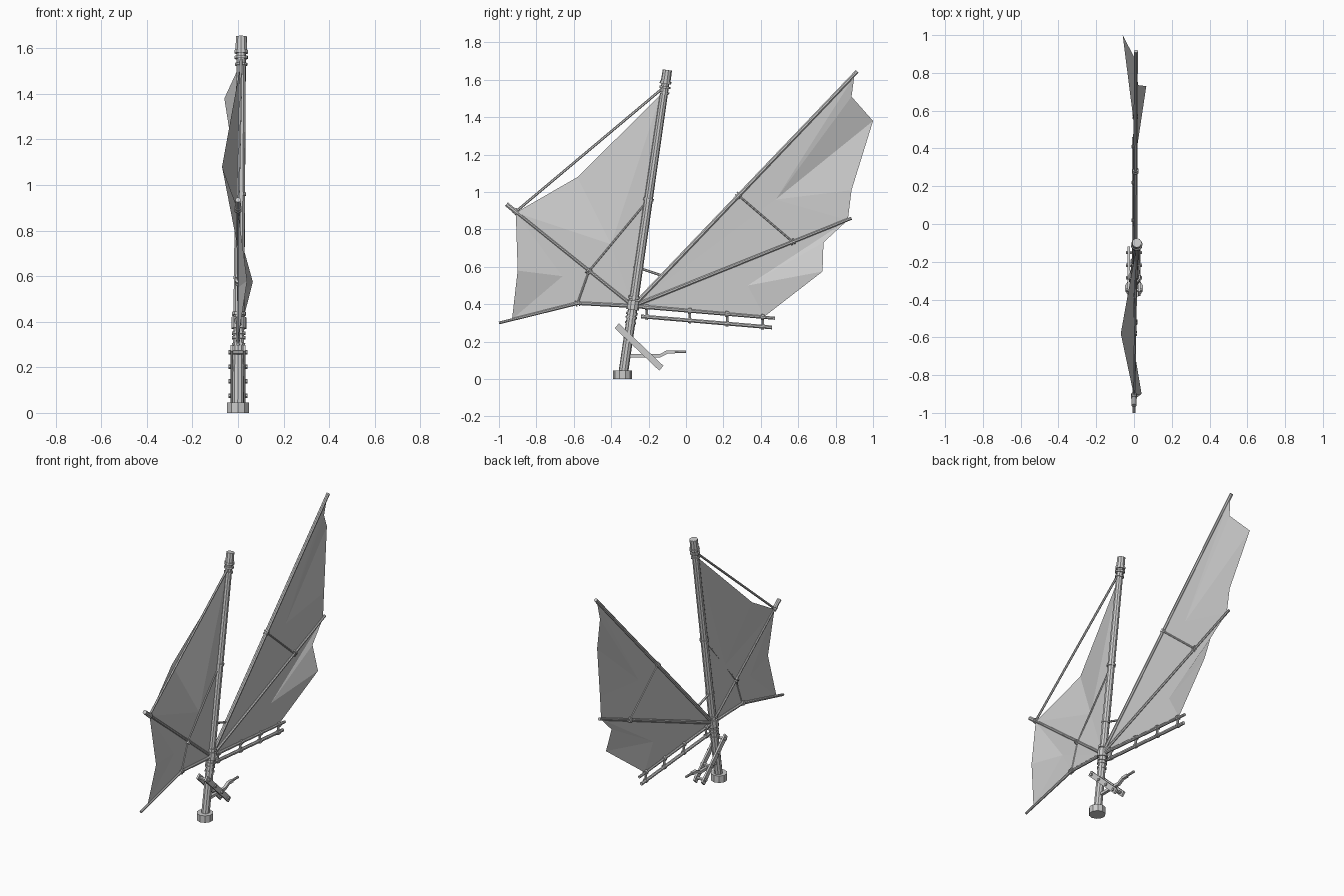
import bpy, bmesh, math
from mathutils import Vector as V

if "Cube" in bpy.data.objects:
    bpy.data.objects.remove(bpy.data.objects["Cube"])


def make(name, verts, faces):
    me = bpy.data.meshes.new(name)
    me.from_pydata([tuple(v) for v in verts], [], faces)
    ob = bpy.data.objects.new(name, me)
    bpy.context.collection.objects.link(ob)
    bm = bmesh.new()
    bm.from_mesh(me)
    bmesh.ops.recalc_face_normals(bm, faces=bm.faces)
    bm.to_mesh(me)
    bm.free()
    return ob


def rod(name, a, b, r1, r2=None, n=8):
    """Tapered n-sided rod between two points."""
    a, b = V(a), V(b)
    r2 = r1 if r2 is None else r2
    q = (b - a).to_track_quat('Z', 'Y')
    vs = []
    for p, r in ((a, r1), (b, r2)):
        for i in range(n):
            t = math.tau * (i + .5) / n
            vs.append(p + q @ V((r * math.cos(t), r * math.sin(t), 0)))
    fs = [(i, (i + 1) % n, n + (i + 1) % n, n + i) for i in range(n)]
    fs += [tuple(range(n))[::-1], tuple(range(n, 2 * n))]
    return make(name, vs, fs)


def ring(name, p, direction, r, h):
    d = V(direction).normalized() * h / 2
    return rod(name, V(p) - d, V(p) + d, r, n=10)


def beam(name, pts, x0, x1, h):
    """Flat bar: (y, z) path given thickness h, extruded from x0 to x1."""
    pts = [V(p) for p in pts]
    vs, fs = [], []
    for i, p in enumerate(pts):
        d = (pts[min(i + 1, len(pts) - 1)] - pts[max(i - 1, 0)]).normalized()
        nrm = V((-d.y, d.x)) * h / 2
        for x, s in ((x0, -1), (x1, -1), (x1, 1), (x0, 1)):
            c = p + nrm * s
            vs.append((x, c.x, c.y))
    for i in range(len(pts) - 1):
        k = 4 * i
        fs += [(k + j, k + (j + 1) % 4, k + 4 + (j + 1) % 4, k + 4 + j) for j in range(4)]
    k = len(vs) - 4
    fs += [(3, 2, 1, 0), (k, k + 1, k + 2, k + 3)]
    return make(name, vs, fs)


def sail(name, centre, outline):
    """Cloth panel fanned around one interior fold point."""
    n = len(outline)
    return make(name, [centre] + outline, [(0, i + 1, (i + 1) % n + 1) for i in range(n)])


# Mast, foot and collars
M0, M1 = V((0, -.34, 0)), V((.015, -.10, 1.65))
mdir = M1 - M0


def mast(z):
    return M0 + mdir * (z / 1.65)


rod("mast", mast(.02), mast(1.6), .026, .021, 10)
rod("mast_cap", mast(1.585), mast(1.652), .026, .025, 10)
rod("mast_foot", (0, -.34, 0), (0, -.34, .045), .05, n=10)
for z, r, h in ((1.585, .031, .014), (1.56, .03, .012), (1.53, .028, .01), (.96, .028, .014),
                (.595, .027, .01), (.435, .032, .014), (.395, .034, .05), (.35, .031, .012),
                (.33, .031, .012), (.30, .03, .01)):
    ring("mast_collar", mast(z), mdir, r, h)

# Wing spars
hub = V((.006, -.283, .39))
upper = (.01, .915, 1.645)
middle = (.006, .885, .86)
lower = (.004, .475, .325)
left_up = (.0, -.96, .935)
elbow = (.0, -.58, .405)
left_low = (.0, -1.0, .30)
rod("right_upper_spar", hub, upper, .012, .011)
rod("right_middle_spar", hub, middle, .011, .009)
rod("right_lower_spar", hub, lower, .011, .009)
rod("left_upper_spar", hub, left_up, .009, .008)
rod("left_upper_spar_tip", (0, -.90, .886), left_up, .013, .013)
rod("left_lower_spar", hub, elbow, .011, .010)
rod("left_lower_spar_tip", elbow, left_low, .010, .008)
rod("short_brace", mast(.595), (.006, -.125, .552), .007, n=6)

# Lower rail and its hangers
rod("lower_rail", (0, -.24, .335), (0, .46, .276), .011)
for y in (-.21, .02, .22, .41):
    zs, zr = .39 - .0857 * (y + .283), .335 - .0843 * (y + .24)
    rod("rail_hanger", (.004, y, zs), (.002, y, zr), .008, n=6)
    ring("hanger_clamp", (.004, y, zs), (0, 1, -.086), .016, .018)
    ring("hanger_clamp", (.002, y, zr), (0, 1, -.085), .015, .016)

# Rigging lines with bindings at the spars
ru, rm = V((.008, .28, .982)), V((.006, .57, .734))
lm, lu = mast(.96), V((.003, -.52, .575))
rod("right_tie", ru, rm, .005, n=6)
rod("left_tie", lm, lu, .005, n=6)
rod("left_tie_lower", lu, elbow, .005, n=6)
rod("mast_stay", mast(1.565), (0, -.91, .895), .007, n=6)
for p, q in ((ru, upper), (rm, middle), (lu, left_up), (elbow, left_low),
             (V((0, -.91, .895)), left_up)):
    d = V(q) - V(p)
    for s in (-.008, .008):
        ring("spar_binding", V(p) + d.normalized() * s, d, .016, .008)

# Cloth panels
sail("left_upper_sail", (0, -.40, .72),
     [hub, (.01, -.135, 1.52), (-.07, -.58, 1.08), (0, -.91, .89)])
sail("left_lower_sail", (0, -.66, .55),
     [hub, (0, -.91, .89), (.04, -.90, .58), (0, -.93, .32), elbow])
sail("right_upper_sail", (.006, .48, .96),
     [hub, (.01, .90, 1.62), (0, .885, 1.51), (-.06, 1.0, 1.38), (0, .885, 1.01), (.006, .865, .85)])
sail("right_lower_sail", (.005, .33, .50),
     [hub, (.006, .865, .85), (.022, .735, .73), (.065, .73, .575), (.004, .42, .335)])

# Slanted foot frame straddling the mast
A, B = V((-.37, .285)), V((-.132, .058))
for s in (-1, 1):
    beam("frame_side_rail", [A, B], *sorted((s * .022, s * .034)), .034)
    for t in (.08, .36, .64, .92):
        c = A.lerp(B, t)
        rod("frame_peg", (s * .03, c.x, c.y), (s * .042, c.x, c.y), .010, n=6)
for t in (.08, .64, .92):
    c = A.lerp(B, t)
    rod("frame_rung", (-.03, c.x, c.y), (.03, c.x, c.y), .010, n=6)

# Cranked handle
beam("handle_arm", [(-.31, .124), (-.14, .124), (-.10, .145), (-.06, .145)], -.009, .009, .018)
rod("handle_grip", (0, -.10, .145), (0, 0, .146), .008)
